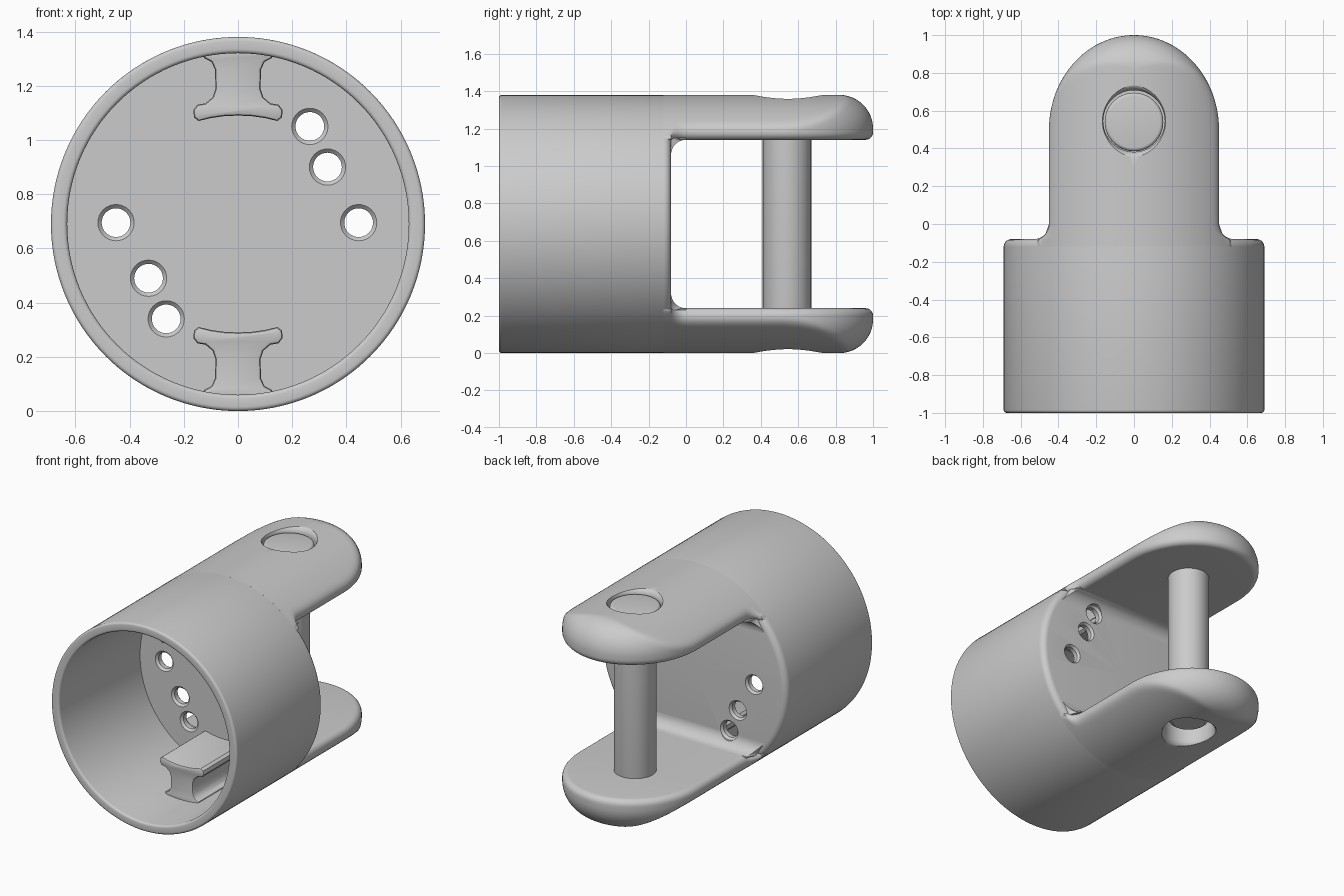
import bpy, bmesh, math

if "Cube" in bpy.data.objects:
    bpy.data.objects.remove(bpy.data.objects["Cube"])

R, ZC = 0.69, 0.69          # outer radius and axis height of the sleeve
PIN_Y = 0.545


def make(name, verts, faces, flip=False):
    """Mesh object; flip mirrors it across the sleeve axis height."""
    if flip:
        verts = [(x, y, 2 * ZC - z) for x, y, z in verts]
    me = bpy.data.meshes.new(name)
    me.from_pydata(verts, [], faces)
    bm = bmesh.new()
    bm.from_mesh(me)
    bmesh.ops.remove_doubles(bm, verts=bm.verts, dist=1e-5)
    bmesh.ops.recalc_face_normals(bm, faces=bm.faces)
    bm.to_mesh(me)
    bm.free()
    ob = bpy.data.objects.new(name, me)
    bpy.context.collection.objects.link(ob)
    return ob


def lathe(name, profile, axis, cx, c2, segs, flip=False):
    """Revolve (radius, height) points around a y or z axis."""
    verts, n = [], len(profile)
    for i in range(segs):
        a = 2 * math.pi * i / segs
        for r, h in profile:
            u, v = cx + r * math.cos(a), c2 + r * math.sin(a)
            verts.append((u, h, v) if axis == 'y' else (u, v, h))
    faces = []
    for i in range(segs):
        p, q = i * n, (i + 1) % segs * n
        for j in range(n - 1):
            f = [p + j, p + j + 1, q + j + 1, q + j]
            if profile[j][0] == 0:
                f = [p + j, p + j + 1, q + j + 1]
            elif profile[j + 1][0] == 0:
                f = [p + j, p + j + 1, q + j]
            faces.append(f)
    return make(name, verts, faces, flip)


def arc(cr, ch, rad, a0, a1, n=6):
    return [(cr + rad * math.cos(math.radians(a0 + (a1 - a0) * i / n)),
             ch + rad * math.sin(math.radians(a0 + (a1 - a0) * i / n)))
            for i in range(n + 1)]


def cut(ob, cutter):
    m = ob.modifiers.new("cut", 'BOOLEAN')
    m.operation, m.solver, m.object = 'DIFFERENCE', 'EXACT', cutter
    bpy.context.view_layer.objects.active = ob
    bpy.ops.object.modifier_apply(modifier=m.name)


def chord(z, r=R):
    return math.sqrt(max(0, r * r - (z - ZC) ** 2))


def flare(y):
    """Half width of the ear where it fillets into the sleeve."""
    if y < -0.081:
        return 0.6
    return 0.53 - math.sqrt(max(0, 0.0064 - min(y, 0) ** 2))


def soft_min(a, b):
    k = min(0.03, a, b)
    if k < 1e-6:
        return 0.0
    return min(a, b) - max(k - abs(a - b), 0) ** 2 / (4 * k)


def ear(name, flip):
    """Stacked outlines: round tip, flat inside face, cylindrical outside."""
    levels = [1.18 - 0.04 * math.cos(math.radians(15 * i)) for i in range(6)]
    p0 = math.acos((1.18 - ZC) / R)
    p1 = math.radians(0.5)
    levels += [ZC + R * math.cos(p0 + (p1 - p0) * i / 28) for i in range(29)]
    verts, n = [], 0
    for z in levels:
        d = 0.0
        if z < 1.18:
            d = 0.04 - math.sqrt(max(0, 0.0016 - (1.18 - z) ** 2))
        elif z > 1.2:
            d = 0.18 - math.sqrt(max(0, 0.0324 - (z - 1.2) ** 2))
        half = [(flare(y) - d, y) for y in
                [-0.12] + [-0.08 * math.cos(math.radians(15 * i)) for i in range(7)]
                + [0.06 * i for i in range(1, 9)]]
        for i in range(33):
            a = math.pi / 2 * i / 32
            half.append(((0.45 - d) * math.cos(a) if i < 32 else 0.0,
                         0.5 + (0.5 - d) * math.sin(a)))
        half = [(soft_min(w, chord(z)), y) for w, y in half]
        ring = half + [(-x, y) for x, y in reversed(half[:-1])]
        n = len(ring)
        verts += [(x, y, z) for x, y in ring]
    faces = [[k * n + i, k * n + (i + 1) % n, (k + 1) * n + (i + 1) % n, (k + 1) * n + i]
             for k in range(len(levels) - 1) for i in range(n)]
    faces += [list(range(n)), list(range(len(verts) - n, len(verts)))]
    return make(name, verts, faces, flip)


def fillet(name, flip):
    """Concave strip between the end wall and the ear."""
    prof = [(-0.1, 1.15), (-0.1, 1.06)]
    prof += [(-0.08 * math.cos(math.radians(9 * i)),
              1.06 + 0.08 * math.sin(math.radians(9 * i))) for i in range(11)]
    prof += [(0.0, 1.15)]
    n = len(prof)
    verts = []
    for s in (-1, 1):
        verts += [(s * min(flare(y), chord(z, 0.67)), y, z) for y, z in prof]
    faces = [[i, (i + 1) % n, n + (i + 1) % n, n + i] for i in range(n)]
    for o in (0, n):
        faces += [[o, o + i, o + i + 1] for i in range(1, n - 1)]
    return make(name, verts, faces, flip)


def rail(name, flip):
    """I-shaped guide inside the sleeve."""
    half = [(0.135, 0.05), (0.125, 0.078), (0.098, 0.092), (0.085, 0.12),
            (0.083, 0.19), (0.093, 0.222), (0.12, 0.245), (0.15, 0.25),
            (0.165, 0.27), (0.162, 0.297), (0.145, 0.31), (0.1, 0.299), (0.05, 0.292)]
    ring = half + [(0, 0.29)] + [(-x, z) for x, z in reversed(half)]
    n = len(ring)
    verts = [(x, y, z) for y in (-0.6, -0.11) for x, z in ring]
    faces = [[i, (i + 1) % n, n + (i + 1) % n, n + i] for i in range(n)]
    faces += [list(range(n)), list(range(n, 2 * n))]
    ob = make(name, verts, faces, flip)
    bm = bmesh.new()
    bm.from_mesh(ob.data)
    front = [e for e in bm.edges if all(v.co.y < -0.59 for v in e.verts)]
    bmesh.ops.bevel(bm, geom=front, offset=0.012, segments=2, profile=0.5,
                    affect='EDGES', clamp_overlap=True)
    bm.to_mesh(ob.data)
    bm.free()
    return ob


# Sleeve: hollow cup with a closed back wall
sleeve = lathe("sleeve",
               [(0, -0.14), (0.63, -0.14), (0.63, -0.985)]
               + arc(0.645, -0.985, 0.015, 180, 270, 4)[1:]
               + arc(0.675, -0.985, 0.015, 270, 360, 4)
               + arc(0.65, -0.12, 0.04, 0, 90) + [(0, -0.08)],
               'y', 0, ZC, 128)
parts, cutters = [sleeve], []
fillets = {}

# Ears with a recessed, rounded pin socket, plus guide rails
for side, flip in (("top", False), ("bottom", True)):
    e = ear(side + "_ear", flip)
    socket = lathe("socket_cutter",
                   [(0, 1.22), (0.163, 1.22)] + arc(0.208, 1.34, 0.045, 180, 90)
                   + [(0.215, 1.45), (0, 1.45)], 'z', 0, PIN_Y, 64, flip)
    cut(e, socket)
    cutters.append(socket)
    fillets[side] = fillet(side + "_corner_fillet", flip)
    parts += [e, fillets[side], rail(side + "_guide_rail", flip)]

# Screw holes through the back wall
for x, z in ((0.265, 1.05), (0.33, 0.9), (0.445, 0.695),
             (-0.45, 0.695), (-0.33, 0.49), (-0.265, 0.34)):
    hole = lathe("hole_cutter",
                 [(0, -0.2), (0.068, -0.2), (0.068, -0.141), (0.053, -0.126),
                  (0.053, -0.095), (0.066, -0.079), (0.066, 0.05), (0, 0.05)],
                 'y', x, z, 32)
    cut(sleeve, hole)
    if abs(z - ZC) > 0.33:
        cut(fillets["top" if z > ZC else "bottom"], hole)
    cutters.append(hole)

# Headed cross pin
parts.append(lathe("cross_pin",
                   [(0, 0.09), (0.105, 0.09)] + arc(0.108, 0.115, 0.022, 270, 360, 4)
                   + [(0.13, 1.2), (0.155, 1.2)]
                   + arc(0.137, 1.335, 0.018, 0, 90, 4) + [(0, 1.355)],
                   'z', 0, PIN_Y - 0.005, 64))

for c in cutters:
    bpy.data.objects.remove(c, do_unlink=True)

bpy.ops.object.select_all(action='DESELECT')
for p in parts:
    p.select_set(True)
bpy.context.view_layer.objects.active = sleeve
bpy.ops.object.shade_smooth_by_angle(angle=math.radians(35))
